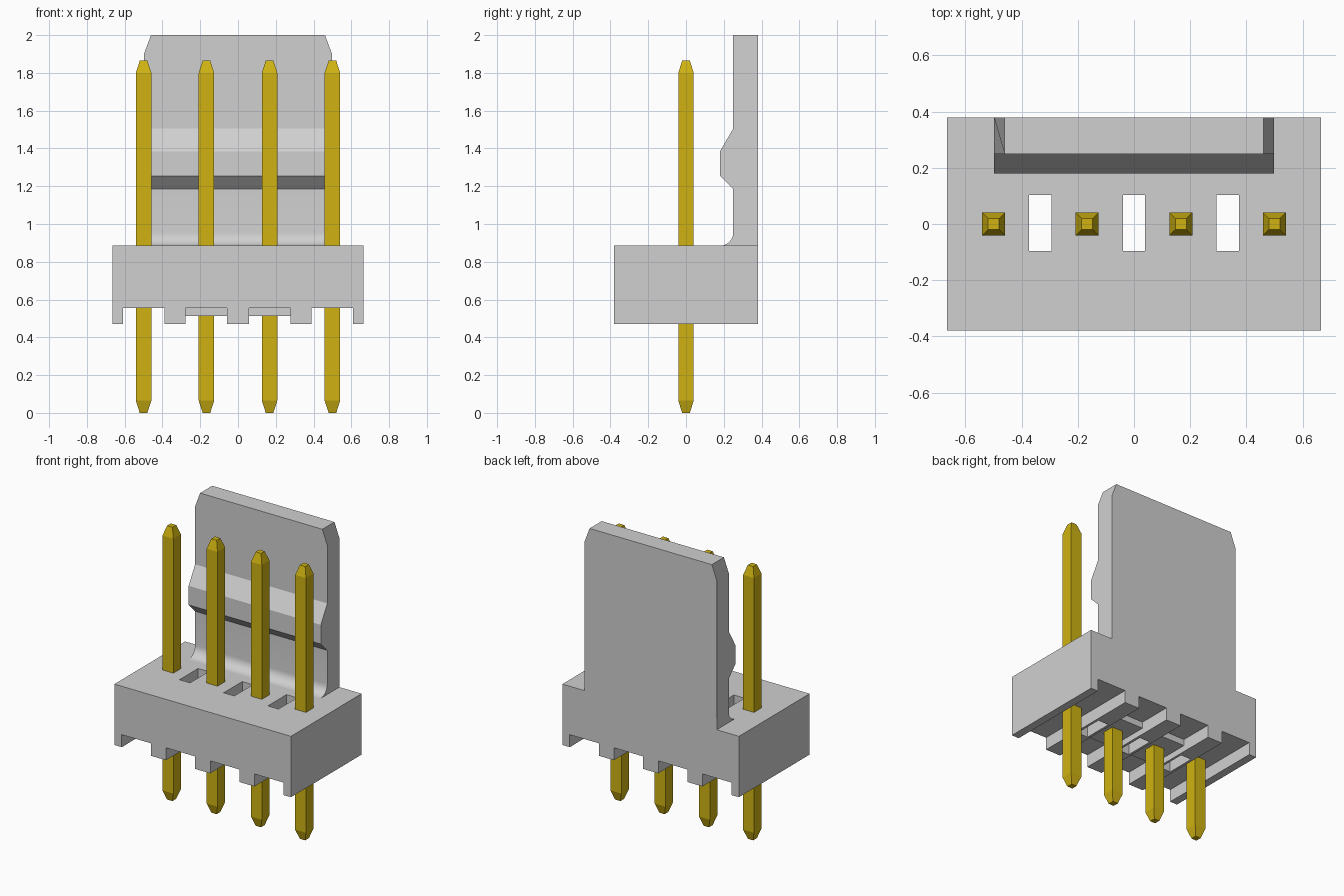
import bpy, bmesh, math
from mathutils import Vector

cube = bpy.data.objects.get("Cube")
if cube:
    bpy.data.objects.remove(cube, do_unlink=True)


def make_material(name, rgb):
    mat = bpy.data.materials.new(name)
    mat.use_nodes = True
    mat.diffuse_color = (*rgb, 1)
    bsdf = mat.node_tree.nodes["Principled BSDF"]
    bsdf.inputs["Base Color"].default_value = (*rgb, 1)
    bsdf.inputs["Roughness"].default_value = 0.6
    return mat


GREY = make_material("grey plastic", (0.63, 0.63, 0.63))
GOLD = make_material("gold metal", (0.63, 0.45, 0.006))


def finish(bm, name, mat):
    bmesh.ops.recalc_face_normals(bm, faces=bm.faces)
    mesh = bpy.data.meshes.new(name)
    bm.to_mesh(mesh)
    bm.free()
    mesh.materials.append(mat)
    obj = bpy.data.objects.new(name, mesh)
    bpy.context.collection.objects.link(obj)
    return obj


def add_box(bm, x, y, z):
    """Box spanning the given (low, high) ranges."""
    verts = bmesh.ops.create_cube(bm, size=1)["verts"]
    for v in verts:
        v.co = Vector([(r[0] + r[1]) / 2 + c * (r[1] - r[0])
                       for r, c in zip((x, y, z), v.co)])


def add_prism(bm, points, offset):
    """Closed outline extruded along an offset."""
    face = bm.faces.new([bm.verts.new(p) for p in points])
    ext = bmesh.ops.extrude_face_region(bm, geom=[face])["geom"]
    bmesh.ops.translate(bm, vec=offset,
                        verts=[v for v in ext if isinstance(v, bmesh.types.BMVert)])


PIN_X = [-0.5, -0.167, 0.167, 0.5]
SLOT_X = [-0.333, 0, 0.333]
W, D = 0.665, 0.38                      # half width and depth of the base
FOOT_Z, RECESS_Z, BAR_Z, TOP_Z = 0.47, 0.555, 0.512, 0.885

# Base: block with a recess running front to back beneath each pin
outline = [(-W, TOP_Z), (-W, FOOT_Z)]
for x in PIN_X:
    outline += [(x - 0.11, FOOT_Z), (x - 0.11, RECESS_Z),
                (x + 0.11, RECESS_Z), (x + 0.11, FOOT_Z)]
outline += [(W, FOOT_Z), (W, TOP_Z)]
bm = bmesh.new()
add_prism(bm, [(x, -D, z) for x, z in outline], (0, 2 * D, 0))
base = finish(bm, "base", GREY)

# Slots cut through the base between the pins
bm = bmesh.new()
for x in SLOT_X:
    add_box(bm, (x - 0.04, x + 0.04), (-0.097, 0.103), (0.3, 1.0))
cutter = finish(bm, "slot_cutter", GREY)
cutter.hide_render = True
mod = base.modifiers.new("slots", "BOOLEAN")
mod.operation = "DIFFERENCE"
mod.solver = "EXACT"
mod.object = cutter
bpy.context.view_layer.objects.active = base
bpy.ops.object.modifier_apply(modifier=mod.name)
bpy.data.objects.remove(cutter, do_unlink=True)

# Shallow cross bars joining the feet around the inner pins
bm = bmesh.new()
for x in PIN_X[1:3]:
    add_box(bm, (x - 0.11, x + 0.11), (-0.15, 0.15), (BAR_Z, RECESS_Z + 0.02))
finish(bm, "cross_bars", GREY)

# Latch wall: side profile with a filleted foot and a catch ridge
side = [(D, TOP_Z)]
for i in range(9):
    a = math.radians(90 * i / 8)
    side.append((0.18 + 0.07 * math.sin(a), TOP_Z + 0.07 * (1 - math.cos(a))))
side += [(0.25, 1.185), (0.18, 1.255), (0.18, 1.385), (0.25, 1.505),
         (0.25, 1.9), (0.25, 2.0), (D, 2.0), (D, 1.9)]
bm = bmesh.new()
add_prism(bm, [(-0.498, y, z) for y, z in side], (0.996, 0, 0))
for v in bm.verts:                      # chamfered top corners
    if v.co.z > 1.99:
        v.co.x *= 0.925
wall = finish(bm, "latch_wall", GREY)
bpy.ops.object.select_all(action="DESELECT")
wall.select_set(True)
bpy.context.view_layer.objects.active = wall
bpy.ops.object.shade_smooth_by_angle(angle=math.radians(16))

# Pins: square bars tapered at both ends
for n, x in enumerate(PIN_X, 1):
    bm = bmesh.new()
    rings = []
    for z, r in ((0, 0.02), (0.065, 0.041), (1.8, 0.041), (1.865, 0.02)):
        rings.append([bm.verts.new((x + sx * r, sy * r, z))
                      for sx, sy in ((-1, -1), (1, -1), (1, 1), (-1, 1))])
    for low, high in zip(rings, rings[1:]):
        for i in range(4):
            j = (i + 1) % 4
            bm.faces.new((low[i], low[j], high[j], high[i]))
    bm.faces.new(rings[0][::-1])
    bm.faces.new(rings[-1])
    finish(bm, f"pin_{n}", GOLD)
